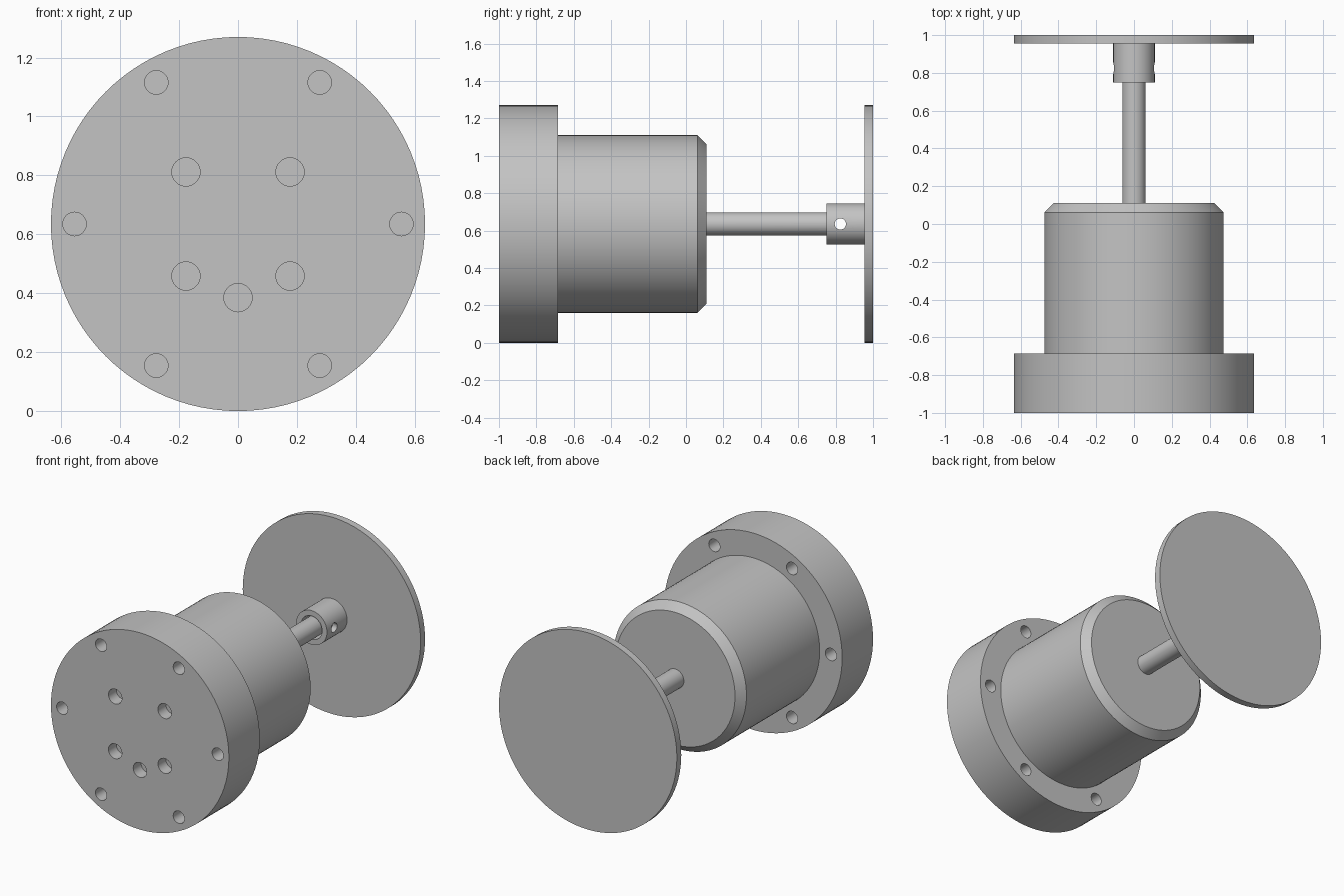
import bpy
import math
from mathutils import Matrix

if "Cube" in bpy.data.objects:
    bpy.data.objects.remove(bpy.data.objects["Cube"], do_unlink=True)

AXIS_Z = 0.635  # height of the common axis

metal = bpy.data.materials.new("grey metal")
metal.use_nodes = True
GREY = (0.55, 0.55, 0.55, 1)
metal.diffuse_color = GREY
metal.node_tree.nodes["Principled BSDF"].inputs["Base Color"].default_value = GREY


def lathe(name, profile, closed=False, seg=96):
    """Revolve (radius, y) points about the y axis; open profiles get capped ends."""
    verts, faces, n = [], [], len(profile)
    for i in range(seg):
        a = 2 * math.pi * i / seg
        verts += [(r * math.cos(a), y, AXIS_Z + r * math.sin(a)) for r, y in profile]
    for i in range(seg):
        j = (i + 1) % seg
        for k in range(n if closed else n - 1):
            m = (k + 1) % n
            faces.append((i * n + k, i * n + m, j * n + m, j * n + k))
    if not closed:
        faces.append([i * n for i in range(seg)])
        faces.append([i * n + n - 1 for i in reversed(range(seg))])
    mesh = bpy.data.meshes.new(name)
    mesh.from_pydata(verts, [], faces)
    mesh.materials.append(metal)
    obj = bpy.data.objects.new(name, mesh)
    bpy.context.collection.objects.link(obj)
    activate(obj)
    bpy.ops.object.mode_set(mode='EDIT')
    bpy.ops.mesh.select_all(action='SELECT')
    bpy.ops.mesh.normals_make_consistent(inside=False)
    bpy.ops.object.mode_set(mode='OBJECT')
    return obj


def activate(obj):
    bpy.ops.object.select_all(action='DESELECT')
    obj.select_set(True)
    bpy.context.view_layer.objects.active = obj


def drill(target, radius, x, z, y0, y1, turn=None):
    """Cut a round hole parallel to the y axis, or turned by a matrix."""
    cutter = lathe("hole_cutter", [(radius, y0), (radius, y1)], seg=32)
    cutter.data.transform(Matrix.Translation((x, 0, z)))
    if turn:
        cutter.data.transform(turn)
    cutter.hide_render = True
    activate(target)
    mod = target.modifiers.new("hole", 'BOOLEAN')
    mod.operation, mod.solver, mod.object = 'DIFFERENCE', 'EXACT', cutter
    bpy.ops.object.modifier_apply(modifier=mod.name)
    bpy.data.objects.remove(cutter, do_unlink=True)


# Flanged housing with a chamfered rear edge
housing = lathe("housing", [(0.635, -1), (0.635, -0.685), (0.475, -0.685),
                            (0.475, 0.062), (0.427, 0.11)])

# Bolt holes right through the flange
for i in range(6):
    a = math.radians(60 * i)
    drill(housing, 0.04, 0.555 * math.cos(a), 0.555 * math.sin(a), -1.1, -0.6)

# Shallow holes in the front face
for angle in (45, 135, 225, 270, 315):
    a = math.radians(angle)
    drill(housing, 0.048, 0.25 * math.cos(a), 0.25 * math.sin(a), -1.1, -0.92)

# Shaft, bored collar and end disc
shaft = lathe("shaft", [(0.062, 0.11), (0.062, 0.955)], seg=64)
collar = lathe("collar", [(0.11, 0.75), (0.11, 0.955), (0.075, 0.955), (0.075, 0.75)],
               closed=True, seg=64)
disc = lathe("end_disc", [(0.635, 0.955), (0.635, 1)])

# Pin hole across the collar and shaft
across = Matrix.Translation((0, 0.825, 0)) @ Matrix.Rotation(math.pi / 2, 4, 'Z')
for part in (collar, shaft):
    drill(part, 0.03, 0, 0, -0.3, 0.3, across)

for part in (housing, shaft, collar, disc):
    activate(part)
    bpy.ops.object.shade_smooth_by_angle(angle=math.radians(30))
